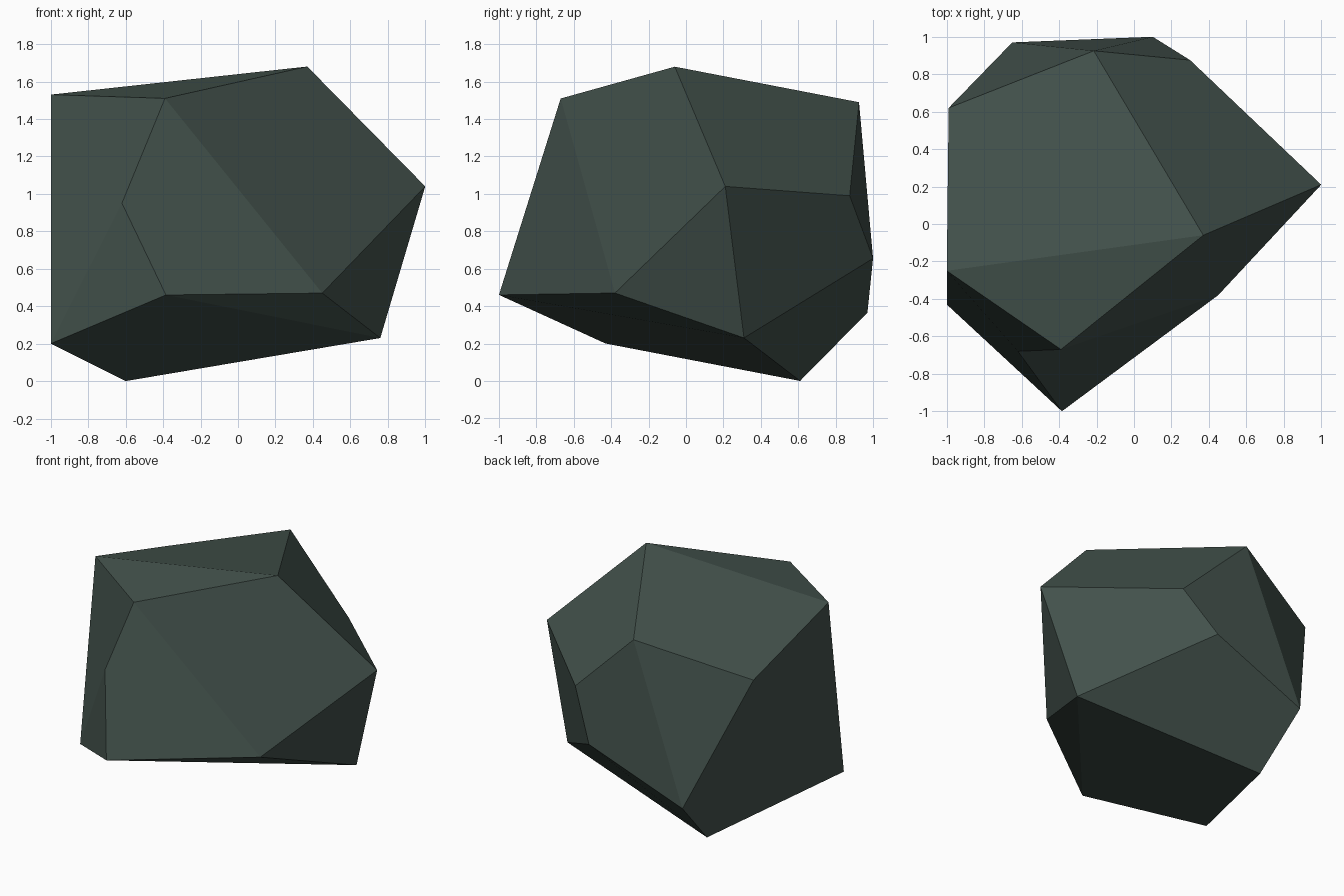
import bpy, bmesh

if "Cube" in bpy.data.objects:
    bpy.data.objects.remove(bpy.data.objects["Cube"])

# Corner points of the faceted boulder
P = {
    "A": (0.37, -0.06, 1.68), "B": (-0.39, -0.67, 1.51), "C": (-1.0, -0.25, 1.53),
    "D": (1.0, 0.21, 1.04), "E": (0.76, 0.31, 0.23), "F": (-0.60, 0.61, 0.0),
    "G": (-1.0, -0.43, 0.20), "H": (-0.385, -1.0, 0.46), "I": (0.45, -0.38, 0.47),
    "J": (-0.62, -0.68, 0.95), "K": (-0.215, 0.925, 1.49), "L": (0.30, 0.875, 0.99),
    "M": (0.10, 1.0, 0.655), "N": (-0.65, 0.97, 0.365), "O": (-0.99, 0.62, 1.28),
}
# Facets: top, front, left, right, back, underside
FACETS = ("ACOK ACB ABID BJHI CBJG GJH IED ADLK KLMN KNO "
          "DLME MEFN ONFGC HIE GHEF").split()

bm = bmesh.new()
v = {name: bm.verts.new(co) for name, co in P.items()}
for facet in FACETS:
    bm.faces.new([v[c] for c in facet])
bmesh.ops.recalc_face_normals(bm, faces=bm.faces)

# Flat-faced rock in one dark green-grey
mesh = bpy.data.meshes.new("boulder")
bm.to_mesh(mesh)
bm.free()
stone = bpy.data.materials.new("dark green grey stone")
stone.diffuse_color = (0.056, 0.084, 0.072, 1)
stone.use_nodes = True
stone.node_tree.nodes["Principled BSDF"].inputs["Base Color"].default_value = stone.diffuse_color
mesh.materials.append(stone)
rock = bpy.data.objects.new("boulder", mesh)
bpy.context.collection.objects.link(rock)
